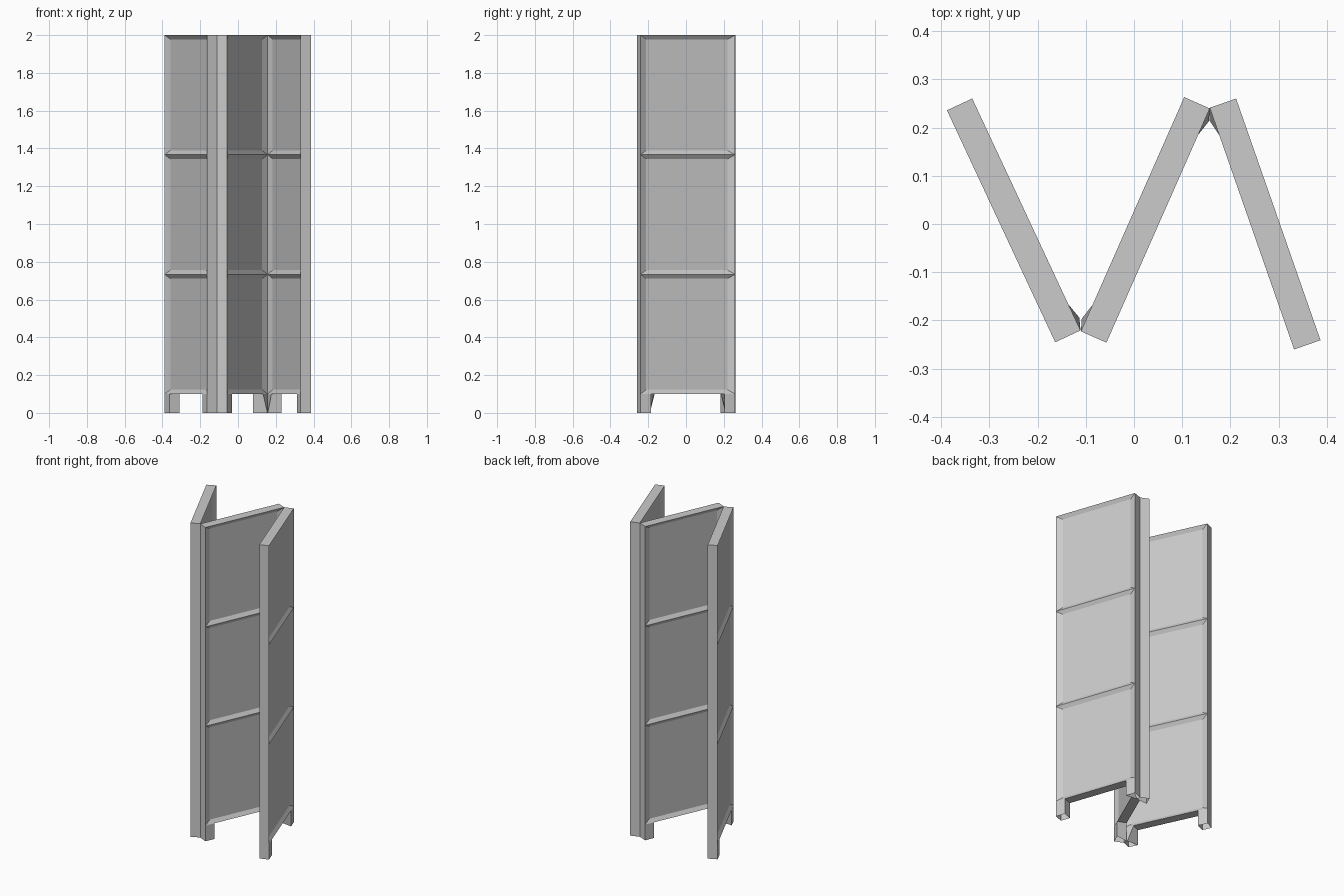
import bpy
import bmesh
import math
from mathutils import Matrix

LENGTH, THICK = 0.531, 0.058
BASE, TOP = 0.1, 2.0
LEG = 0.06

if "Cube" in bpy.data.objects:
    bpy.data.objects.remove(bpy.data.objects["Cube"], do_unlink=True)

grey = bpy.data.materials.new("plain grey")
grey.use_nodes = True
colour = (0.6, 0.6, 0.6, 1)
grey.diffuse_color = colour
grey.node_tree.nodes["Principled BSDF"].inputs["Base Color"].default_value = colour


def finish(name, bm, placement):
    bmesh.ops.recalc_face_normals(bm, faces=bm.faces)
    mesh = bpy.data.meshes.new(name)
    bm.to_mesh(mesh)
    bm.free()
    mesh.materials.append(grey)
    obj = bpy.data.objects.new(name, mesh)
    obj.matrix_world = placement
    bpy.context.collection.objects.link(obj)


def panel(name, placement):
    # Solid board split into three cells, each recessed on both sides
    bm = bmesh.new()
    size = Matrix.Diagonal((LENGTH, THICK, TOP - BASE, 1))
    bmesh.ops.create_cube(bm, size=1, matrix=Matrix.Translation((0, 0, (BASE + TOP) / 2)) @ size)
    for i in (1, 2):
        bmesh.ops.bisect_plane(bm, geom=bm.verts[:] + bm.edges[:] + bm.faces[:],
                               plane_co=(0, 0, BASE + (TOP - BASE) * i / 3), plane_no=(0, 0, 1))
    bm.normal_update()
    cells = [f for f in bm.faces if abs(f.normal.y) > 0.9]
    bmesh.ops.inset_individual(bm, faces=cells, thickness=0.032, depth=0)
    for face in cells:
        for v in face.verts:
            v.co.x -= math.copysign(0.015, v.co.x)
            v.co.y = math.copysign(THICK / 2 - 0.015, v.co.y)
    finish(name, bm, placement)


def leg(name, placement, end, hinge_side):
    # Open-bottomed square foot; at a hinge one lower inner corner leans to its neighbour
    bm = bmesh.new()
    rings = []
    for z in (BASE, 0):
        ring = []
        for inner, side in ((0, -1), (1, -1), (1, 1), (0, 1)):
            x = LENGTH / 2 - inner * LEG
            y = side * THICK / 2
            if z == 0 and inner and side == hinge_side:
                x += 0.035
                y += side * 0.009
            ring.append(bm.verts.new((end * x, y, z)))
        rings.append(ring)
    for i in range(4):
        j = (i + 1) % 4
        bm.faces.new((rings[0][i], rings[0][j], rings[1][j], rings[1][i]))
    finish(name, bm, placement)


# name, centre, direction towards the back, hinge side at front end and back end
layout = [
    ("right", (-0.2495, 0.0075), (-0.225, 0.482), -1, 0),
    ("middle", (0.0235, 0.0085), (0.214, 0.485), 1, -1),
    ("left", (0.272, 0.0), (-0.175, 0.501), 0, 1),
]
for label, (cx, cy), (dx, dy), front, back in layout:
    place = Matrix.Translation((cx, cy, 0)) @ Matrix.Rotation(math.atan2(dy, dx), 4, "Z")
    panel(label + "_panel", place)
    leg(label + "_front_leg", place, -1, front)
    leg(label + "_back_leg", place, 1, back)
